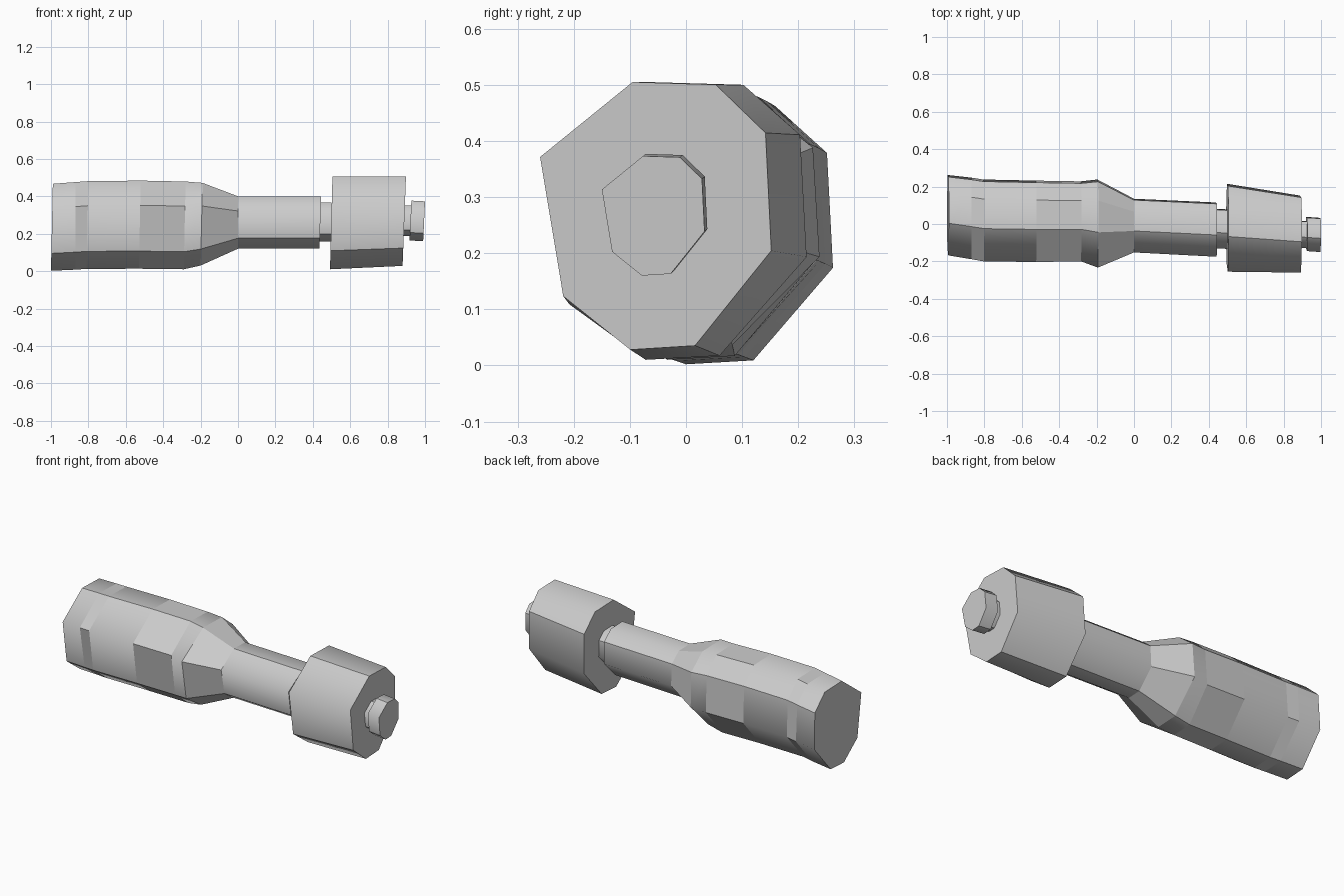
import bpy, bmesh

if "Cube" in bpy.data.objects:
    bpy.data.objects.remove(bpy.data.objects["Cube"])

# Irregular octagon shared by every section, in unit (y, z) box coordinates
OCT = [(.40, 1), (.76, .99), (.975, .81), (1, .37),
       (.67, .015), (.39, 0), (.10, .20), (0, .72)]


def loft(name, rings, flat_bands=()):
    """Loft octagon rings (x at bottom, x at top, ymin, ymax, zmin, zmax) with capped ends."""
    bm = bmesh.new()
    loops = []
    for xb, xt, y0, y1, z0, z1 in rings:
        loops.append([bm.verts.new((xb + (xt - xb) * w, y0 + (y1 - y0) * u, z0 + (z1 - z0) * w))
                      for u, w in OCT])
    for b, (lo, hi) in enumerate(zip(loops, loops[1:])):
        for i in range(8):
            j = (i + 1) % 8
            f = bm.faces.new((lo[i], lo[j], hi[j], hi[i]))
            f.smooth = b not in flat_bands
    bm.faces.new(loops[0])
    bm.faces.new(loops[-1])
    # Sides are smoothed in pairs: every other long edge stays hard
    for lo, hi in zip(loops, loops[1:]):
        for i in range(0, 8, 2):
            bm.edges.get((lo[i], hi[i])).smooth = False
    for loop in (loops[0], loops[-1]):
        for i in range(8):
            bm.edges.get((loop[i], loop[(i + 1) % 8])).smooth = False
    bmesh.ops.recalc_face_normals(bm, faces=bm.faces)
    mesh = bpy.data.meshes.new(name)
    bm.to_mesh(mesh)
    bm.free()
    obj = bpy.data.objects.new(name, mesh)
    bpy.context.collection.objects.link(obj)
    return obj


# Grip with faceted bands and flared shoulder
loft("grip", [
    (-1.0, -.99, -.168, .262, .002, .467),
    (-.87, -.87, -.188, .248, .008, .476),
    (-.81, -.80, -.200, .238, .012, .481),
    (-.53, -.52, -.203, .232, .013, .484),
    (-.29, -.28, -.200, .228, .010, .479),
    (-.20, -.19, -.233, .238, .030, .472),
    (0, 0, -.152, .135, .120, .400),
], flat_bands=(1, 3, 5))

# Slim shaft
loft("shaft", [(0, 0, -.152, .135, .120, .400),
               (.435, .445, -.175, .115, .122, .400)])

# Recessed neck between shaft and head
loft("neck", [(.435, .435, -.130, .082, .158, .367),
              (.50, .50, -.133, .078, .158, .367)])

# Heavy head, narrowing on the back side
loft("head", [(.492, .505, -.255, .215, .010, .505),
              (.88, .898, -.260, .152, .028, .505)])

# Tip stem and end nut
loft("tip_stem", [(.88, .89, -.128, .018, .188, .350),
                  (.92, .93, -.130, .016, .188, .350)])
loft("tip_nut", [(.917, .927, -.145, .038, .164, .377),
                 (.99, 1.0, -.150, .033, .160, .373)])
